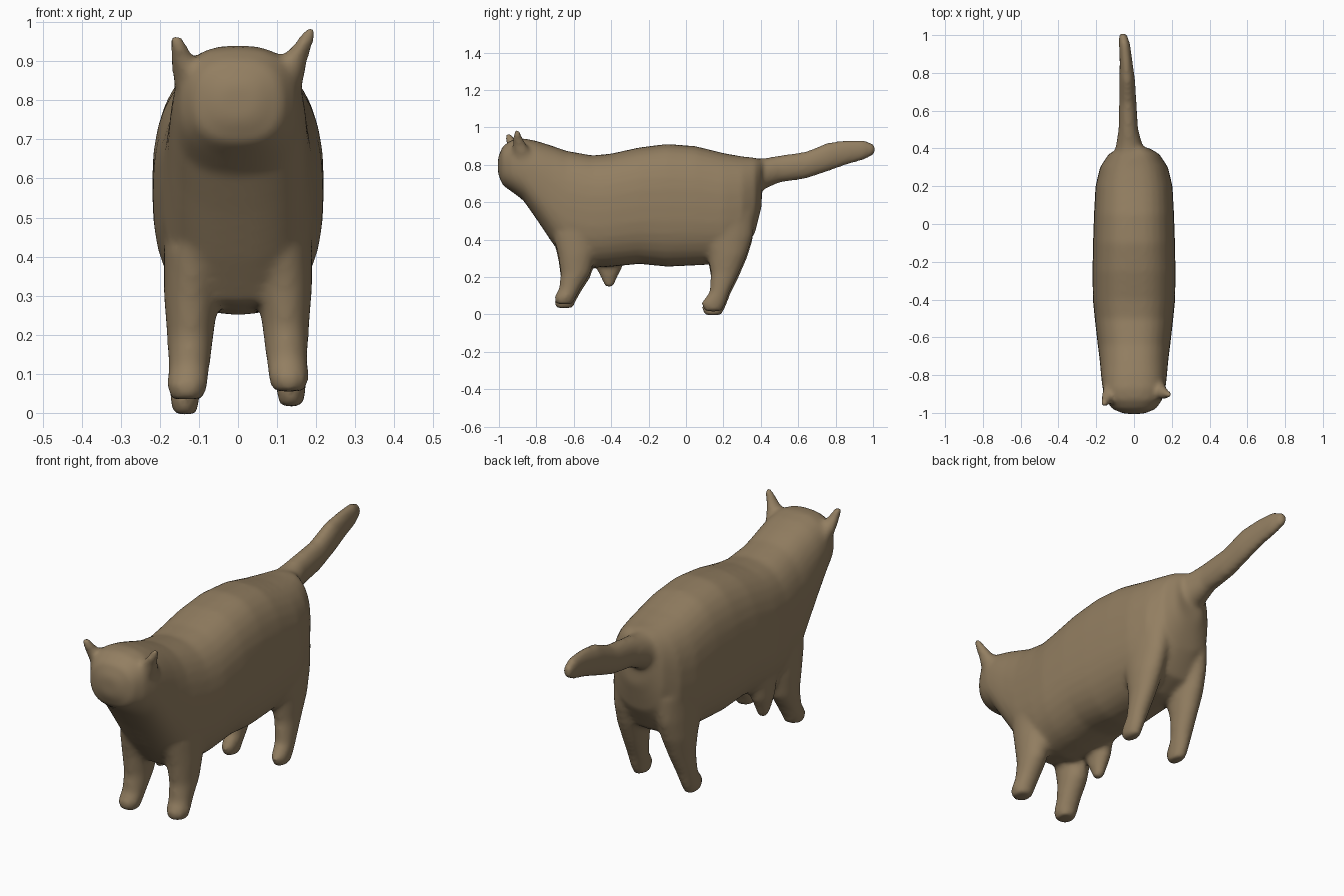
import bpy, bmesh
from math import cos, sin, pi
from mathutils import Vector

default = bpy.data.objects.get("Cube")
if default:
    bpy.data.objects.remove(default, do_unlink=True)

fur = bpy.data.materials.new("brown_fur")
fur.use_nodes = True
fur_colour = (0.29, 0.21, 0.12, 1)
fur.diffuse_color = fur_colour
shader = fur.node_tree.nodes["Principled BSDF"]
shader.inputs["Base Color"].default_value = fur_colour
shader.inputs["Roughness"].default_value = 0.9

bm = bmesh.new()


def loft(sections, across, up, power=2.0, sides=32):
    """Closed skin through (centre, half width, half height) sections."""
    across, up = Vector(across), Vector(up)
    rings = []
    for centre, width, height in sections:
        ring = []
        for i in range(sides):
            a = 2 * pi * i / sides
            c, s = cos(a), sin(a)
            u = abs(c) ** (2 / power) * (1 if c > 0 else -1)
            v = abs(s) ** (2 / power) * (1 if s > 0 else -1)
            ring.append(bm.verts.new(Vector(centre) + across * width * u + up * height * v))
        rings.append(ring)
    for low, high in zip(rings, rings[1:]):
        for i in range(sides):
            j = (i + 1) % sides
            bm.faces.new((low[i], low[j], high[j], high[i]))
    bm.faces.new(rings[0][::-1])
    bm.faces.new(rings[-1])


def loft_along_y(profile, power=2.0):
    """Profile rows: y, top, bottom, half width, x."""
    loft([((x, y, (top + bottom) / 2), width, (top - bottom) / 2)
          for y, top, bottom, width, x in profile], (1, 0, 0), (0, 0, 1), power)


def loft_along_z(profile, side=1, lift=0.0):
    """Profile rows: z, y, half depth, x, half width."""
    loft([((side * x, y, z + lift), width, depth)
          for z, y, depth, x, width in profile], (1, 0, 0), (0, 1, 0))


# Head, neck, and trunk
loft_along_y([
    (-1.005, .84, .75, .05, 0), (-.98, .90, .69, .115, 0),
    (-.93, .935, .655, .15, 0), (-.87, .942, .61, .167, 0),
    (-.80, .928, .51, .175, 0), (-.72, .903, .39, .182, 0),
    (-.64, .875, .28, .192, 0), (-.50, .85, .25, .208, 0),
    (-.40, .86, .255, .218, 0), (-.25, .893, .27, .22, 0),
    (-.10, .912, .255, .217, 0), (.05, .90, .262, .212, 0),
    (.20, .863, .27, .204, 0), (.30, .845, .32, .18, 0),
    (.37, .838, .44, .135, 0), (.405, .825, .58, .075, 0)], power=2.5)

# Tail
loft_along_y([
    (.30, .83, .60, .10, -.02), (.42, .835, .67, .07, -.025),
    (.50, .85, .705, .052, -.03), (.64, .87, .725, .046, -.033),
    (.76, .92, .765, .042, -.036), (.86, .932, .80, .034, -.042),
    (.95, .934, .825, .03, -.05), (1.008, .91, .855, .022, -.06)])

# Legs, each side standing at a slightly different height
front_leg = [
    (.42, -.585, .13, .11, .08), (.30, -.585, .10, .12, .07),
    (.20, -.59, .08, .122, .06), (.12, -.62, .058, .125, .053),
    (.07, -.648, .058, .13, .052), (.035, -.65, .045, .13, .042)]
hind_leg = [
    (.52, .20, .17, .11, .08), (.40, .21, .148, .115, .075),
    (.30, .22, .106, .12, .068), (.20, .208, .075, .125, .053),
    (.10, .18, .054, .132, .044), (.04, .147, .066, .136, .038),
    (-.004, .145, .045, .136, .03)]
for side, raised in ((-1, 0), (1, .02)):
    loft_along_z(front_leg, side, raised)
    loft_along_z(hind_leg, side, raised)

# Small nub under the belly
loft_along_z([(.36, -.41, .10, -.12, .06), (.25, -.41, .07, -.13, .045),
              (.20, -.412, .045, -.13, .035), (.145, -.41, .022, -.13, .02)])

# Ears
loft_along_z([(.84, -.87, .06, .115, .05), (.91, -.89, .035, .145, .035),
              (.945, -.90, .026, .168, .025), (.985, -.905, .016, .188, .016)])
loft_along_z([(.84, -.88, .06, -.115, .05), (.90, -.92, .035, -.14, .032),
              (.935, -.94, .026, -.15, .024), (.968, -.952, .016, -.162, .016)])

# Fuse everything into one smooth skin
bmesh.ops.recalc_face_normals(bm, faces=bm.faces)
mesh = bpy.data.meshes.new("cat_body")
bm.to_mesh(mesh)
bm.free()
mesh.materials.append(fur)
cat = bpy.data.objects.new("cat_body", mesh)
bpy.context.collection.objects.link(cat)

fuse = cat.modifiers.new("fuse", 'REMESH')
fuse.mode = 'VOXEL'
fuse.voxel_size = 0.012
fuse.use_smooth_shade = True
soften = cat.modifiers.new("soften", 'SMOOTH')
soften.factor = 0.5
soften.iterations = 10
